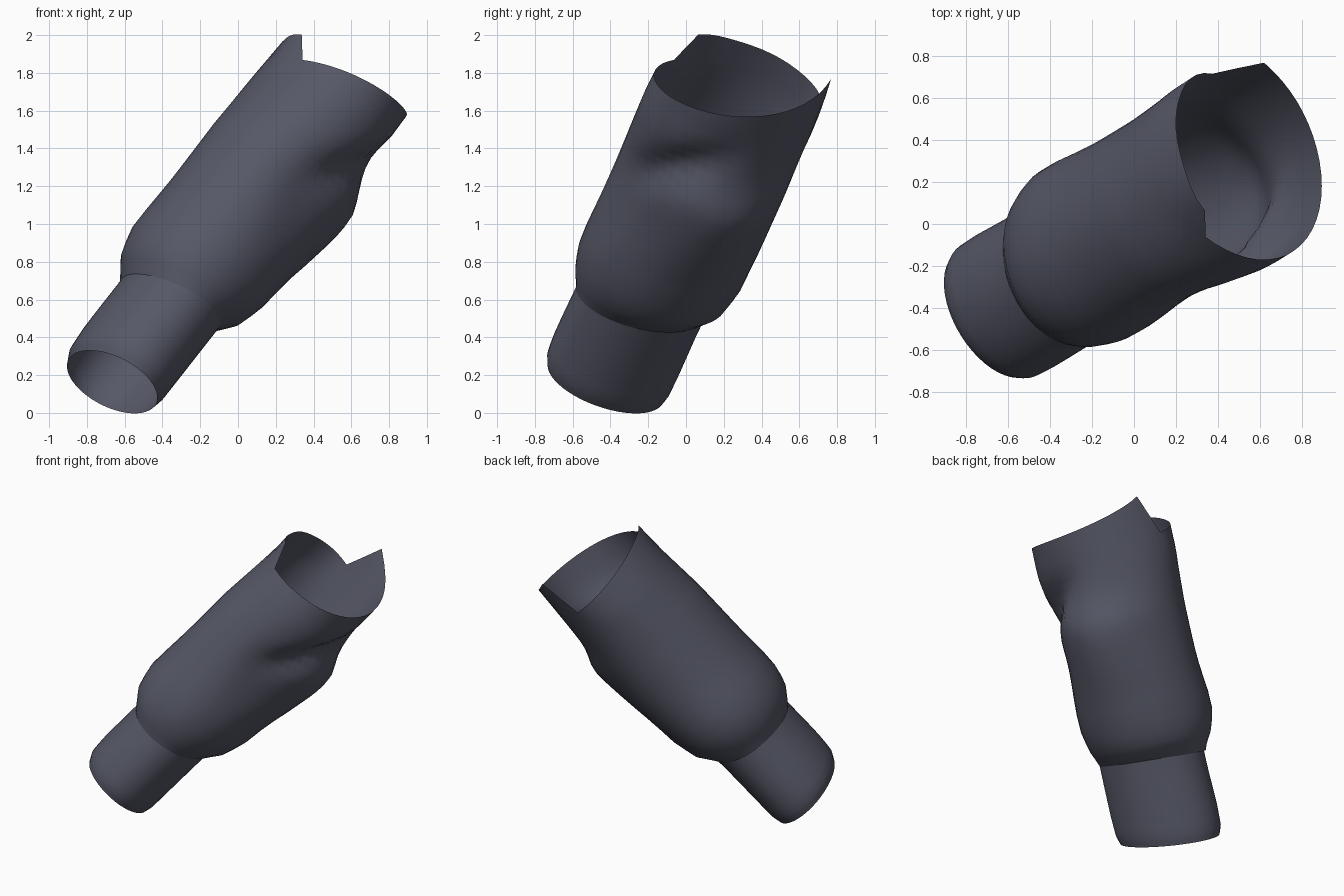
import bpy, bmesh, math
from mathutils import Vector

if "Cube" in bpy.data.objects:
    bpy.data.objects.remove(bpy.data.objects["Cube"])

# Tube frame: D runs along the sleeve, U and V span its cross-section
D = Vector((0.58, 0.34, 0.74)).normalized()
U = D.cross(Vector((0, 0, 1))).normalized()
V = U.cross(D)
SIDES = 48

fabric = bpy.data.materials.new("dark slate fabric")
fabric.diffuse_color = (0.092, 0.097, 0.133, 1)
fabric.use_nodes = True
fabric.node_tree.nodes["Principled BSDF"].inputs["Base Color"].default_value = fabric.diffuse_color


def lerp_profile(profile, s):
    """Interpolate (s, radius_u, radius_v, centre_u, centre_v, skew) rows."""
    if s <= profile[0][0]:
        return profile[0][1:]
    for p, q in zip(profile, profile[1:]):
        if s <= q[0]:
            f = (s - p[0]) / (q[0] - p[0])
            return [a + (b - a) * f for a, b in zip(p[1:], q[1:])]
    return profile[-1][1:]


def bump(x, width):
    return math.exp(-(x / width) ** 2)


def make_tube(name, profile, start, end, steps, relief=lambda s, deg: 0.0):
    bm = bmesh.new()
    rings = []
    for f in steps:
        ring = []
        for i in range(SIDES):
            deg = 5 + 360 * i / SIDES
            th = math.radians(deg)
            t0, t1 = start(deg), end(deg)
            s = t0 + (t1 - t0) * f
            ru, rv, cu, cv, skew = lerp_profile(profile, s - t0)
            r = relief(s, deg)
            ring.append(bm.verts.new(D * s
                        + U * (cu + (ru + r) * math.cos(th))
                        + V * (cv + (rv + r) * math.sin(th) + skew * math.cos(th))))
        rings.append(ring)
    for a, b in zip(rings, rings[1:]):
        for i in range(SIDES):
            j = (i + 1) % SIDES
            bm.faces.new((a[i], a[j], b[j], b[i]))
    mesh = bpy.data.meshes.new(name)
    bm.to_mesh(mesh)
    bm.free()
    mesh.materials.append(fabric)
    obj = bpy.data.objects.new(name, mesh)
    bpy.context.collection.objects.link(obj)
    for p in mesh.polygons:
        p.use_smooth = True
    return obj


# Narrow open cuff at the bottom
cuff_profile = [(0, .34, .25, .03, .695, .024), (.06, .36, .272, .03, .705, .024),
                (.2, .365, .277, .03, .71, .024), (.5, .36, .278, .03, .71, .024),
                (.8, .36, .285, .02, .71, .024)]
make_tube("cuff", cuff_profile,
          lambda deg: -0.41 + 0.03 * math.cos(math.radians(deg))
          - 0.008 * math.sin(math.radians(deg)),
          lambda deg: 0.19 - 0.05 * math.sin(math.radians(deg)),
          [0, .05, .1, .2, .32, .5, .7, .85, 1])


# Upper rim: two overlapping halves that meet in two jagged steps
def rim(deg):
    deg %= 360
    if 80 <= deg <= 200:
        return 1.70 - 0.05 * (deg - 80) / 120
    if 200 < deg < 215:
        return 1.65 + 0.28 * (deg - 200) / 15
    if 65 < deg < 80:
        return 1.56 + 0.14 * (deg - 65) / 15
    return 1.93 - 0.37 * (((deg - 215) % 360) / 210) ** 0.85


# Cloth folds: a swell on the underside ending in a slanted dent, and softer bulges
def fold(s, deg):
    def near(angle, width):
        return bump((deg - angle + 180) % 360 - 180, width)
    a = (deg + 180) % 360 - 180
    line = 1.20 + 0.22 * (-20 - a) / 40
    dent = -0.08 * bump(s - line, 0.12) * near(-38, 30)
    swell = 0.085 * bump(s - 1.14, 0.36 if s < 1.14 else 0.16) * near(-82, 36)
    side = -0.04 * bump(s - 0.92, 0.3) * near(-10, 30)
    hip = 0.03 * bump(s - 0.4, 0.25) * near(167, 40)
    tips = 0.03 * bump(s - 1.72, 0.15) * near(85, 18) \
        + 0.025 * bump(s - 1.7, 0.2) * near(186, 22)
    return dent + swell + side + hip + tips


# Wide sleeve with a rounded shoulder over the cuff
sleeve_profile = [(0, .36, .275, .025, .71, .024), (.05, .375, .315, .025, .71, .024),
                  (.13, .41, .372, .02, .71, .026), (.28, .44, .405, .02, .71, .026),
                  (.6, .445, .41, .02, .70, .026), (1.0, .45, .405, .02, .71, .026),
                  (1.35, .475, .38, .025, .715, .012), (1.7, .462, .36, .03, .72, .008)]
make_tube("sleeve", sleeve_profile,
          lambda deg: 0.135 - 0.045 * math.sin(math.radians(deg)),
          rim, [0, .027, .05, .075, .12, .17, .25, .32, .38, .44, .5, .54, .58,
                .62, .66, .7, .74, .78, .82, .86, .91, 1], fold)
